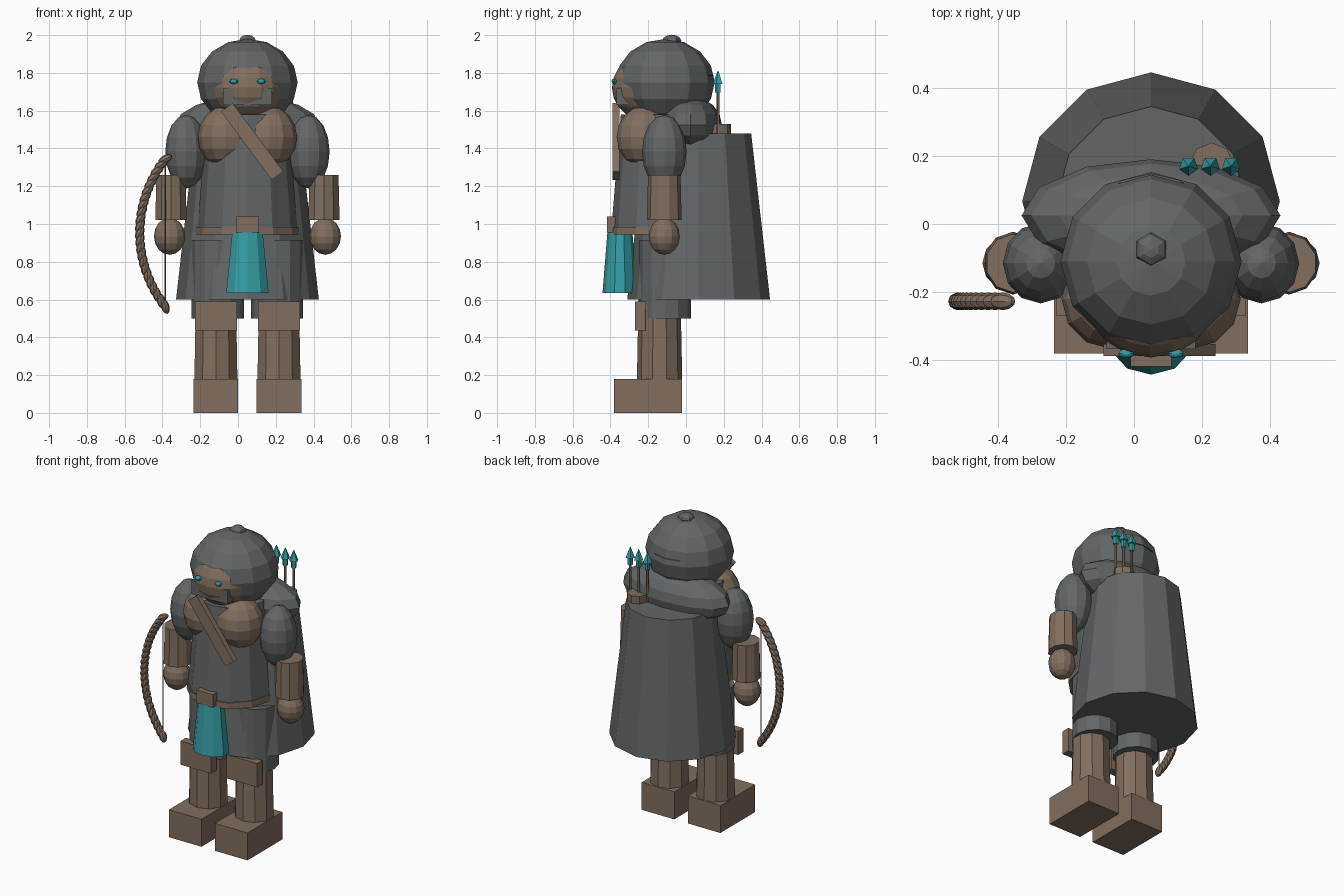
import bpy, bmesh, math
from mathutils import Matrix, Vector

if "Cube" in bpy.data.objects:
    bpy.data.objects.remove(bpy.data.objects["Cube"])

CX = 0.05      # the body is symmetric about this x
BY = -0.115    # body depth centre


def material(name, rgb):
    m = bpy.data.materials.new(name)
    m.diffuse_color = (*rgb, 1.0)
    m.use_nodes = True
    m.node_tree.nodes["Principled BSDF"].inputs["Base Color"].default_value = m.diffuse_color
    return m


GREY = material("slate_cloth", (0.125, 0.134, 0.134))
BROWN = material("brown_leather", (0.225, 0.158, 0.114))
TEAL = material("teal", (0.036, 0.35, 0.375))


def finish(bm, name, mat):
    bmesh.ops.recalc_face_normals(bm, faces=bm.faces)
    me = bpy.data.meshes.new(name)
    bm.to_mesh(me)
    bm.free()
    me.materials.append(mat)
    ob = bpy.data.objects.new(name, me)
    bpy.context.collection.objects.link(ob)
    return ob


def box(name, mat, x0, x1, y0, y1, z0, z1):
    bm = bmesh.new()
    m = Matrix.Translation(((x0 + x1) / 2, (y0 + y1) / 2, (z0 + z1) / 2)) @ \
        Matrix.Diagonal((x1 - x0, y1 - y0, z1 - z0, 1))
    bmesh.ops.create_cube(bm, size=1, matrix=m)
    return finish(bm, name, mat)


def ball(name, mat, c, r, seg=12, rings=8):
    bm = bmesh.new()
    bmesh.ops.create_uvsphere(bm, u_segments=seg, v_segments=rings, radius=1,
                              matrix=Matrix.Translation(c) @ Matrix.Diagonal((*r, 1)))
    return finish(bm, name, mat)


def stack(name, mat, x, y, profile, sides, squash=1.0):
    """Closed solid through (z, radius) rings, with one corner facing front."""
    bm = bmesh.new()
    rings = []
    for z, r in profile:
        rings.append([bm.verts.new((x + r * math.sin(2 * math.pi * i / sides),
                                    y - squash * r * math.cos(2 * math.pi * i / sides), z))
                      for i in range(sides)])
    for a, b in zip(rings, rings[1:]):
        for i in range(sides):
            j = (i + 1) % sides
            bm.faces.new((a[i], a[j], b[j], b[i]))
    bm.faces.new(rings[0])
    bm.faces.new(rings[-1])
    return finish(bm, name, mat)


# Legs and arms on both sides
for side, s in (("right", -1), ("left", 1)):
    leg = CX + s * 0.167
    box(side + "_boot", BROWN, leg - 0.118, leg + 0.118, -0.38, -0.02, 0, 0.18)
    stack(side + "_shin", BROWN, leg, -0.14, [(0.17, 0.12), (0.58, 0.112)], 10)
    box(side + "_knee_pad", BROWN, leg - 0.111, leg + 0.111, -0.27, -0.215, 0.435, 0.59)
    stack(side + "_trouser", GREY, CX + s * 0.157, -0.112, [(0.5, 0.138), (0.915, 0.138)], 12)
    ball(side + "_upper_arm", GREY, (CX + s * 0.324, BY, 1.383), (0.111, 0.118, 0.195))
    stack(side + "_bracer", BROWN, CX + s * 0.405, BY, [(1.02, 0.087), (1.26, 0.081)], 10, 1.06)
    ball(side + "_hand", BROWN, (CX + s * 0.412, BY, 0.935), (0.083, 0.082, 0.098))
    ball(side + "_chest", BROWN, (CX + s * 0.115, -0.22, 1.46), (0.148, 0.147, 0.165))

# Cloak and torso
stack("cloak", GREY, CX, 0.067, [(0.6, 0.378), (1.48, 0.278)], 12)
stack("tunic", GREY, CX, -0.13, [(0.95, 0.267), (1.58, 0.215)], 12)
ball("mantle", GREY, (CX, 0.025, 1.525), (0.38, 0.165, 0.15))

# Belt, buckle and hanging cloth
stack("belt", BROWN, CX, -0.13, [(0.945, 0.272), (0.985, 0.271)], 12)
box("buckle", BROWN, CX - 0.06, CX + 0.06, -0.418, -0.36, 0.955, 1.04)
stack("front_cloth", TEAL, CX, -0.35, [(0.635, 0.118), (0.955, 0.085)], 10, 0.78)

# Diagonal chest strap
strap = box("chest_strap", BROWN, -0.038, 0.038, -0.018, 0.018, -0.225, 0.225)
strap.location = (0.075, -0.37, 1.437)
strap.rotation_euler = (0, -math.atan2(0.26, 0.35), 0)

# Head with hood, face, mask and eyes
ball("hood", GREY, (CX, -0.11, 1.75), (0.266, 0.262, 0.23))
ball("hood_knob", GREY, (CX, -0.075, 1.97), (0.05, 0.05, 0.032), 6, 6)
ball("hood_back_fold", GREY, (CX, 0.0, 1.785), (0.17, 0.148, 0.014), 12, 4)
ball("face", BROWN, (CX, -0.22, 1.722), (0.19, 0.172, 0.17), 16, 10)
box("mask", GREY, CX - 0.13, CX + 0.13, -0.367, -0.29, 1.63, 1.72)
for side, s in (("right", -1), ("left", 1)):
    ball(side + "_eye", TEAL, (CX + s * 0.073, -0.38, 1.755), (0.023, 0.014, 0.014), 8, 6)

# Quiver with three arrows
stack("quiver", BROWN, 0.228, 0.175, [(1.15, 0.05), (1.53, 0.064)], 8)
for i, x in enumerate((0.16, 0.224, 0.285)):
    stack(f"arrow_shaft_{i + 1}", BROWN, x, 0.17, [(1.4, 0.008), (1.72, 0.008)], 6)
    stack(f"arrow_head_{i + 1}", TEAL, x, 0.17,
          [(1.695, 0.016), (1.74, 0.017), (1.742, 0.029), (1.81, 0.002)], 5)

# Twisted bow: overlapping tilted lumps along an arc
bm = bmesh.new()
R, half, n = 0.631, math.asin(0.39 / 0.631), 23
for i in range(n):
    a = -half + 2 * half * i / (n - 1)
    p = Vector((-0.52 + R - R * math.cos(a), -0.227, 0.953 + R * math.sin(a)))
    m = Matrix.Translation(p) @ Matrix.Rotation(a + 0.4, 4, 'Y') @ \
        Matrix.Diagonal((0.022, 0.026, 0.04, 1))
    bmesh.ops.create_uvsphere(bm, u_segments=8, v_segments=6, radius=1, matrix=m)
finish(bm, "bow", BROWN)
stack("bow_string", BROWN, -0.386, -0.227, [(0.57, 0.004), (1.34, 0.004)], 4)
